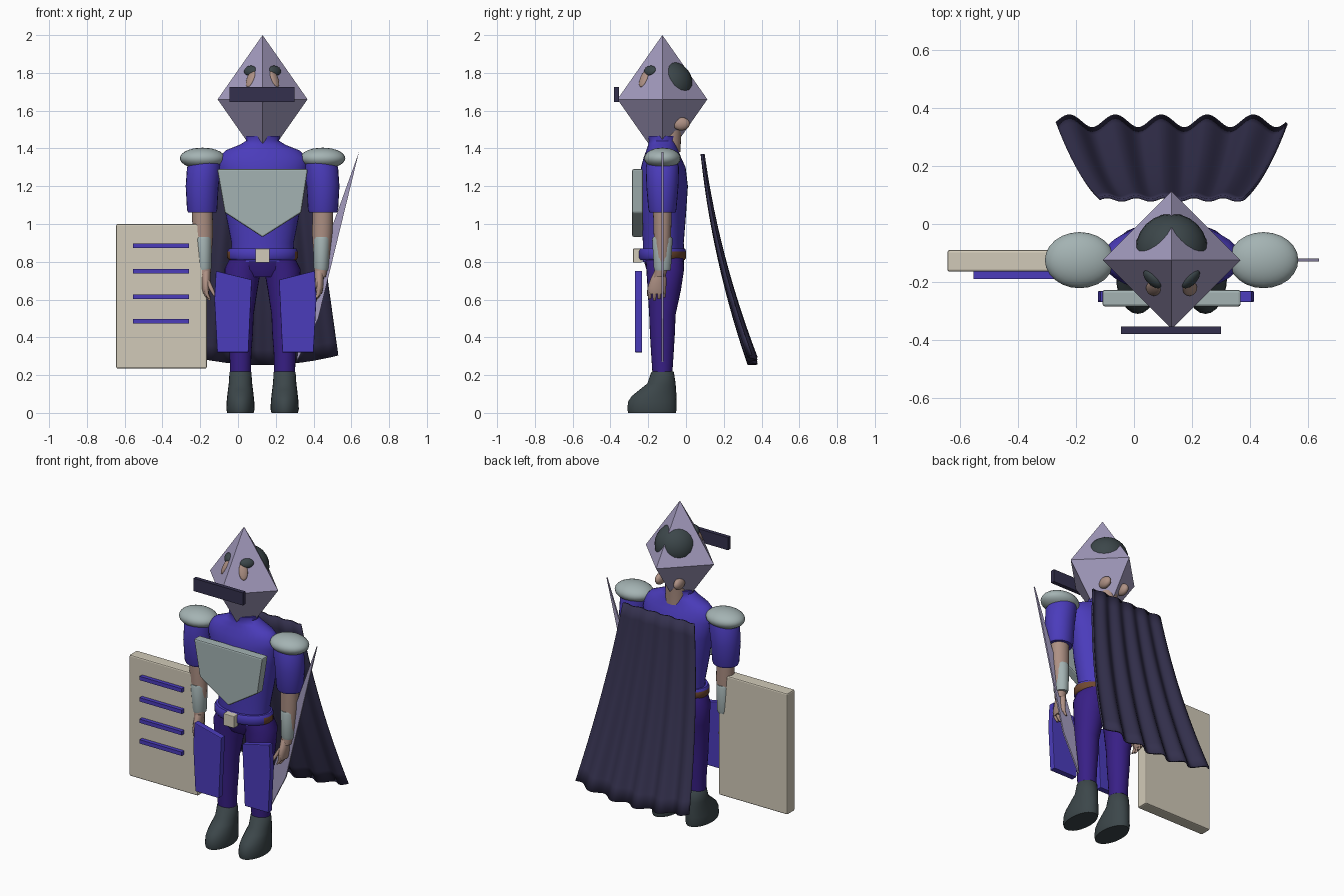
import bpy, bmesh, math
from mathutils import Vector

if "Cube" in bpy.data.objects:
    bpy.data.objects.remove(bpy.data.objects["Cube"])

CX, CY = 0.13, -0.125   # centre line of the figure


def material(name, r, g, b):
    m = bpy.data.materials.new(name)
    m.use_nodes = True
    m.diffuse_color = (r, g, b, 1)
    m.node_tree.nodes["Principled BSDF"].inputs["Base Color"].default_value = (r, g, b, 1)
    return m


BLUE = material("royal blue", .07, .045, .5)
PURPLE = material("dark purple", .04, .014, .24)
NAVY = material("dark navy", .034, .03, .075)
LAVENDER = material("lavender", .37, .33, .52)
GREY = material("pale grey green", .37, .45, .45)
CREAM = material("cream", .64, .59, .48)
SKIN = material("skin", .42, .28, .23)
SLATE = material("dark slate", .045, .062, .068)
BROWN = material("leather brown", .16, .065, .03)


def finish(name, bm, mat, smooth=None):
    bmesh.ops.recalc_face_normals(bm, faces=bm.faces)
    me = bpy.data.meshes.new(name)
    bm.to_mesh(me)
    bm.free()
    me.materials.append(mat)
    if smooth:
        me.shade_smooth()
        me.set_sharp_from_angle(angle=math.radians(smooth))
    ob = bpy.data.objects.new(name, me)
    bpy.context.scene.collection.objects.link(ob)
    return ob


def loft(name, rings, mat, n=24, smooth=50):
    """Elliptical rings (z, x, y, rx, ry) skinned into a closed body."""
    bm = bmesh.new()
    loops = []
    for z, x, y, rx, ry in rings:
        loops.append([bm.verts.new((x + rx * math.cos(a), y + ry * math.sin(a), z))
                      for a in (math.tau * i / n for i in range(n))])
    for a, b in zip(loops, loops[1:]):
        for i in range(n):
            j = (i + 1) % n
            bm.faces.new((a[i], a[j], b[j], b[i]))
    bm.faces.new(loops[0])
    bm.faces.new(loops[-1])
    return finish(name, bm, mat, smooth)


def ball(name, loc, scale, mat, normal=None):
    bm = bmesh.new()
    bmesh.ops.create_uvsphere(bm, u_segments=24, v_segments=14, radius=1)
    ob = finish(name, bm, mat, 60)
    ob.location, ob.scale = loc, scale
    if normal:
        ob.rotation_mode = 'QUATERNION'
        ob.rotation_quaternion = Vector(normal).to_track_quat('Z', 'Y')
    return ob


def prism(name, outline, y0, y1, mat, bevel=0):
    """Outline in x, z pushed through from y0 to y1."""
    bm = bmesh.new()
    face = bm.faces.new([bm.verts.new((x, y0, z)) for x, z in outline])
    ext = bmesh.ops.extrude_face_region(bm, geom=[face])["geom"]
    bmesh.ops.translate(bm, vec=(0, y1 - y0, 0),
                        verts=[v for v in ext if isinstance(v, bmesh.types.BMVert)])
    ob = finish(name, bm, mat)
    if bevel:
        mod = ob.modifiers.new("Bevel", 'BEVEL')
        mod.width, mod.segments = bevel, 2
    return ob


def box(name, x0, x1, y0, y1, z0, z1, mat, bevel=0):
    return prism(name, [(x0, z0), (x1, z0), (x1, z1), (x0, z1)], y0, y1, mat, bevel)


# Helmet: an eight-sided diamond
R, H, HZ = .238, .34, 1.66
bm = bmesh.new()
tips = [bm.verts.new((CX, CY, HZ + s * H)) for s in (1, -1)]
rim = [bm.verts.new((CX + x * R, CY + y * R, HZ)) for x, y in ((1, 0), (0, 1), (-1, 0), (0, -1))]
for i in range(4):
    for tip in tips:
        bm.faces.new((rim[i], rim[(i + 1) % 4], tip))
finish("helmet", bm, LAVENDER)
box("visor_bar", -.045, .30, -.38, -.355, 1.645, 1.725, NAVY)

# Head parts that show through the helmet
ball("hair", (CX, CY + .036, HZ + .079), (.125, .125, .125), SLATE)
loft("neck", [(1.38, CX, -.095, .065, .065), (1.5, CX, -.09, .062, .066),
              (1.56, CX, -.09, .06, .075)], SKIN)


def on_face(x, z):
    return (CX + x, CY - R * (1 - abs(x) / R - (z - HZ) / H), z)


for s, side in ((1, "left"), (-1, "right")):
    n = (s / R, -1 / R, 1 / H)
    ball(side + "_eye", on_face(s * .063, 1.77), (.026, .05, .012), SKIN, n)
    ball(side + "_brow", on_face(s * .066, 1.812), (.04, .028, .018), SLATE, n)
    ball(side + "_ear", (CX + s * .065, -.025, 1.53), (.025, .045, .035), SKIN)

# Torso and pelvis
loft("torso", [(.8, CX, -.12, .168, .11), (.9, CX, -.12, .165, .108), (1.05, CX, -.12, .195, .12),
               (1.2, CX, -.115, .22, .125), (1.3, CX, -.12, .24, .118), (1.35, CX, -.125, .235, .1),
               (1.39, CX, -.125, .195, .085), (1.42, CX, -.125, .12, .075),
               (1.44, CX, -.125, .088, .072), (1.465, CX, -.125, .09, .078)], BLUE, 32)
loft("pelvis", [(.72, CX, -.11, .11, .08), (.76, CX, -.11, .18, .1),
                (.83, CX, -.12, .175, .11)], PURPLE)

# Belt with leather showing at the sides and back
belt = loft("belt", [(.81, CX, -.125, .178, .118), (.82, CX, -.125, .187, .126),
                     (.855, CX, -.125, .187, .126), (.87, CX, -.125, .178, .12)], BLUE, 32)
belt.data.materials.append(BROWN)
for p in belt.data.polygons:
    if p.center.z < .84 and p.center.y > -.18 and abs(p.normal.z) < .8:
        p.material_index = 1
box("buckle", CX - .038, CX + .038, -.28, -.235, .795, .87, CREAM, .004)

# Chest plate
prism("chest_plate", [(CX + x, z) for x, z in ((-.24, 1.29), (.24, 1.29), (.205, 1.06),
                                               (0, .93), (-.2, 1.06))], -.285, -.228, GREY, .008)

# Limbs, armour and boots on both sides
for s, side in ((1, "left"), (-1, "right")):
    ax = CX + s * .32
    loft(side + "_sleeve", [(1.06, ax, CY, .074, .068), (1.075, ax, CY, .08, .074),
                            (1.2, ax, CY, .087, .085), (1.3, ax - s * .01, CY, .09, .088),
                            (1.37, ax - s * .03, CY, .07, .07)], BLUE)
    loft(side + "_forearm", [(.72, ax - s * .015, CY - .015, .03, .03), (.8, ax - s * .008, CY, .04, .04),
                             (.95, ax - s * .004, CY, .054, .046), (1.09, ax, CY, .055, .05)], SKIN)
    loft(side + "_bracer", [(.755, ax - s * .01, CY, .036, .042), (.77, ax - s * .01, CY, .04, .046),
                            (.92, ax - s * .006, CY, .046, .054), (.932, ax - s * .006, CY, .042, .05)], GREY)
    ball(side + "_pauldron", (ax - s * .002, CY, 1.348), (.12, .097, .056), GREY)

    # Hand with hanging fingers and a thumb
    hx = ax - s * .02
    loft(side + "_palm", [(.63, hx, -.155, .014, .042), (.66, hx, -.155, .022, .05),
                          (.71, hx, -.145, .024, .042), (.75, hx, -.14, .026, .028)], SKIN, 16)
    for i in range(4):
        fy = -.192 + i * .025
        tip = .595 + .008 * abs(i - 1)
        loft(f"{side}_finger_{i + 1}", [(tip, hx - s * .02, fy, .006, .008), (tip + .025, hx - s * .004, fy, .011, .011),
                                        (.665, hx, fy, .012, .012)], SKIN, 10)
    loft(side + "_thumb", [(.62, hx - s * .045, -.2, .006, .007), (.65, hx - s * .032, -.195, .012, .011),
                           (.7, hx - s * .008, -.17, .014, .014)], SKIN, 10)

    lx = CX + s * .117
    loft(side + "_leg", [(.2, lx, CY, .055, .052), (.32, lx, CY, .058, .06), (.42, lx, CY, .066, .066),
                         (.52, lx, CY, .07, .07), (.65, lx - s * .005, -.115, .085, .088),
                         (.76, lx - s * .012, -.11, .097, .1), (.82, lx - s * .03, -.115, .085, .1)], PURPLE)
    loft(side + "_boot", [(0, lx, -.18, .07, .126), (.02, lx, -.18, .075, .131), (.06, lx, -.178, .073, .128),
                          (.09, lx, -.168, .07, .118), (.125, lx, -.148, .066, .095), (.155, lx, -.13, .062, .075),
                          (.215, lx, -.124, .058, .06), (.222, lx, -.124, .05, .052)], SLATE)

    # Hanging thigh plates
    px = CX + .015
    prism(side + "_thigh_plate", [(px + s * x, z) for x, z in ((.072, .705), (.262, .752), (.27, .6),
                                                               (.255, .32), (.09, .32))],
          -.27, -.232, BLUE, .004)

# Shield with four bars
box("shield", -.645, -.165, -.165, -.09, .235, 1.0, CREAM, .008)
for i, z in enumerate((.885, .75, .615, .485)):
    box(f"shield_bar_{i + 1}", -.555, -.26, -.19, -.16, z - .012, z + .012, BLUE)

# Thin kite-shaped blade
prism("blade", [(.64, 1.38), (.425, .5), (.31, .27), (.345, .56)], -.13, -.12, LAVENDER)

# Pleated cape
COLS, ROWS = 80, 14
bm = bmesh.new()
grid = []
for r in range(ROWS + 1):
    t = r / ROWS
    row = []
    for c in range(COLS + 1):
        u = c / COLS
        wave = math.cos(math.tau * 5 * (u - .055)) * (.006 + .016 * t)
        x = CX + (2 * u - 1) * (.25 + .148 * t)
        y = .088 + .264 * (t + t * t) / 2 + wave
        z = 1.37 + t * (.255 + .05 * (2 * u - 1) ** 2 - 1.37)
        row.append(bm.verts.new((x, y, z)))
    grid.append(row)
for a, b in zip(grid, grid[1:]):
    for i in range(COLS):
        bm.faces.new((a[i], a[i + 1], b[i + 1], b[i]))
cape = finish("cape", bm, NAVY, 60)
thick = cape.modifiers.new("Thickness", 'SOLIDIFY')
thick.thickness, thick.offset = .01, 0
